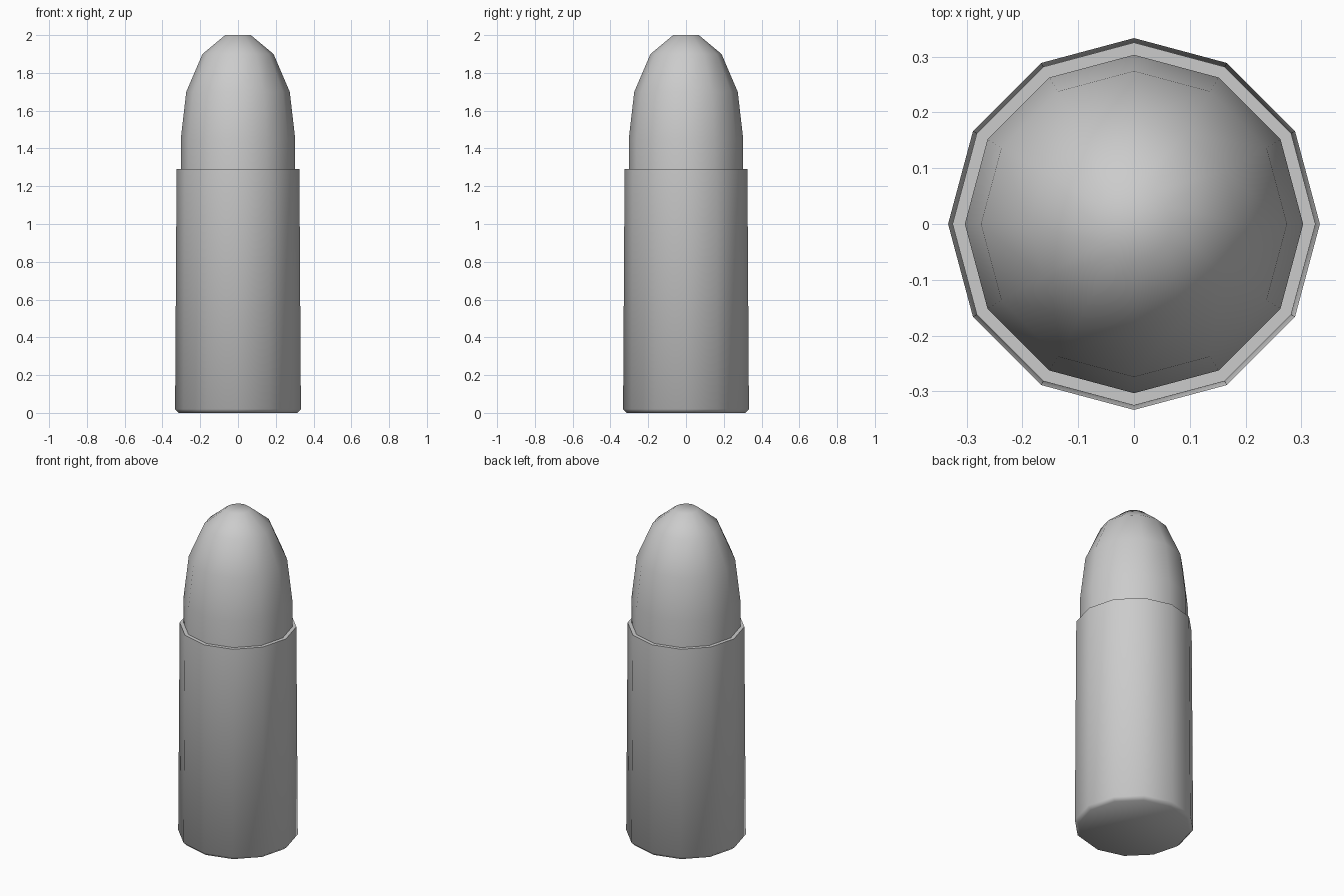
import bpy, bmesh, math

if "Cube" in bpy.data.objects:
    bpy.data.objects.remove(bpy.data.objects["Cube"])

SIDES = 12


def lathe(name, profile):
    """Revolve (radius, z) points into a closed 12-sided solid."""
    bm = bmesh.new()
    rings = [[bm.verts.new((r * math.cos(math.tau * i / SIDES),
                            r * math.sin(math.tau * i / SIDES), z))
              for i in range(SIDES)] for r, z in profile]
    for low, high in zip(rings, rings[1:]):
        for i in range(SIDES):
            j = (i + 1) % SIDES
            bm.faces.new((low[i], low[j], high[j], high[i]))
    bm.faces.new(rings[0][::-1])
    bm.faces.new(rings[-1])
    mesh = bpy.data.meshes.new(name)
    bm.to_mesh(mesh)
    bm.free()
    obj = bpy.data.objects.new(name, mesh)
    bpy.context.collection.objects.link(obj)
    bpy.ops.object.select_all(action='DESELECT')
    obj.select_set(True)
    bpy.context.view_layer.objects.active = obj
    bpy.ops.object.shade_smooth_by_angle(angle=math.radians(50))
    return obj


# Slightly tapered casing with a chamfered base and a recessed mouth
lathe("casing", [(0.313, 0), (0.333, 0.02), (0.325, 1.29),
                 (0.303, 1.29), (0.303, 1.27)])

# Rounded projectile seated in the mouth
lathe("projectile", [(0.303, 1.27), (0.303, 1.45), (0.274, 1.7),
                     (0.188, 1.9), (0.068, 2.0)])
